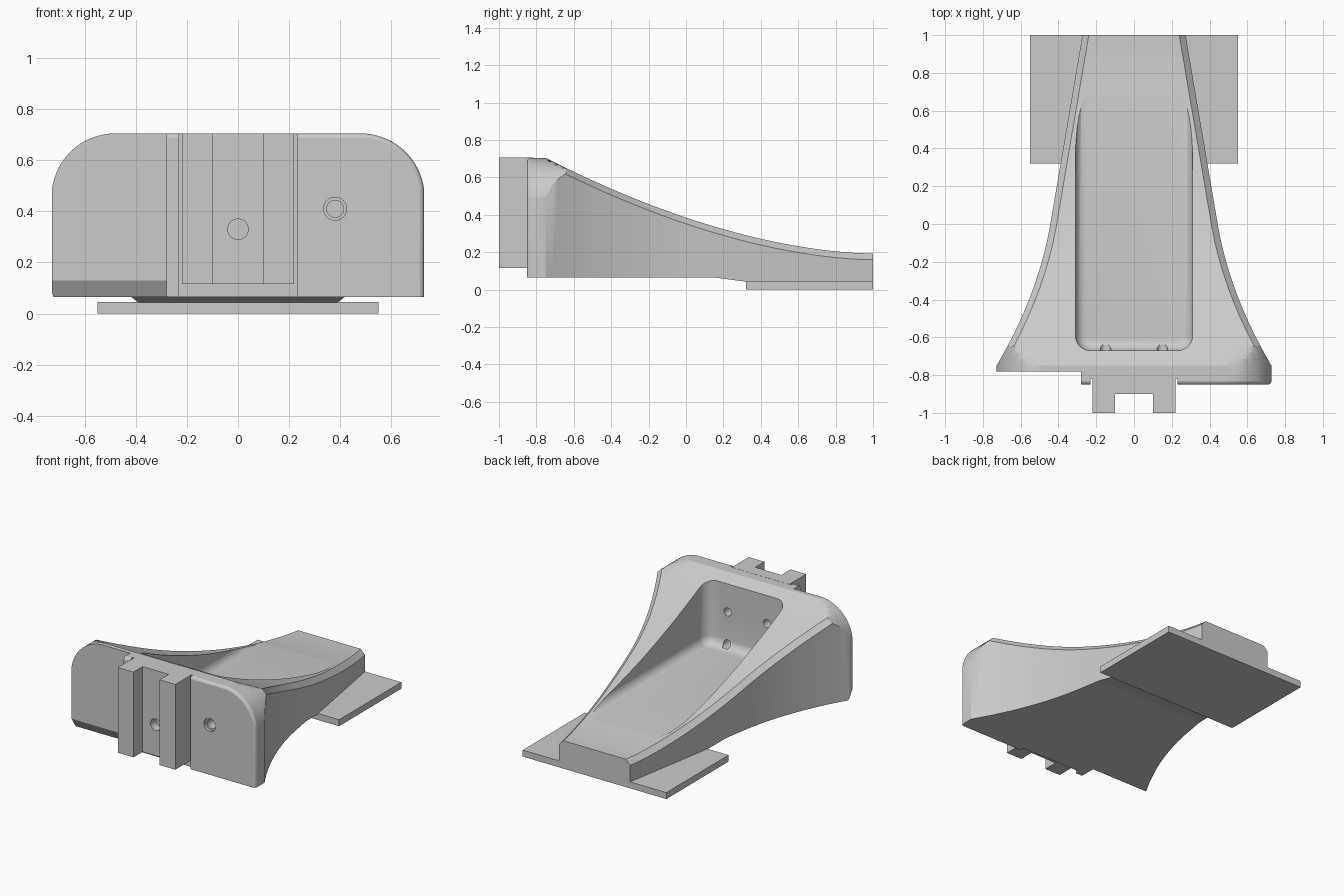
import bpy, bmesh, math
from mathutils import Matrix, Vector

if "Cube" in bpy.data.objects:
    bpy.data.objects.remove(bpy.data.objects["Cube"])

grey = bpy.data.materials.new("plain grey")
grey.use_nodes = True
COLOUR = (0.6, 0.6, 0.6, 1)
grey.diffuse_color = COLOUR
grey.node_tree.nodes["Principled BSDF"].inputs["Base Color"].default_value = COLOUR


def finish(name, bm):
    bmesh.ops.recalc_face_normals(bm, faces=bm.faces)
    mesh = bpy.data.meshes.new(name)
    bm.to_mesh(mesh)
    bm.free()
    mesh.materials.append(grey)
    obj = bpy.data.objects.new(name, mesh)
    bpy.context.collection.objects.link(obj)
    return obj


def prism(name, points, direction):
    """Extrude a flat outline along a direction."""
    bm = bmesh.new()
    face = bm.faces.new([bm.verts.new(p) for p in points])
    ext = bmesh.ops.extrude_face_region(bm, geom=[face])
    moved = [g for g in ext["geom"] if isinstance(g, bmesh.types.BMVert)]
    bmesh.ops.translate(bm, verts=moved, vec=Vector(direction))
    return finish(name, bm)


def box(name, x0, x1, y0, y1, z0, z1):
    return prism(name, [(x0, y0, z0), (x1, y0, z0), (x1, y1, z0), (x0, y1, z0)],
                 (0, 0, z1 - z0))


def hole(name, x, z, y0, y1, r):
    bm = bmesh.new()
    place = Matrix.Translation((x, (y0 + y1) / 2, z)) @ Matrix.Rotation(math.pi / 2, 4, "X")
    bmesh.ops.create_cone(bm, cap_ends=True, segments=32, radius1=r, radius2=r,
                          depth=y1 - y0, matrix=place)
    return finish(name, bm)


def activate(obj):
    bpy.ops.object.select_all(action="DESELECT")
    obj.select_set(True)
    bpy.context.view_layer.objects.active = obj


def cut(obj, cutter):
    cutter.hide_render = True
    mod = obj.modifiers.new("cut", "BOOLEAN")
    mod.operation, mod.solver, mod.object = "DIFFERENCE", "EXACT", cutter
    activate(obj)
    bpy.ops.object.modifier_apply(modifier=mod.name)
    bpy.data.objects.remove(cutter)


# Body: flared loft with a sagging top and rounded front shoulders
R, CX, CZ = 0.25, 0.48, 0.455
CHAMFER = R * (1 - math.sin(math.radians(60)))


def section(y, inset=0.0):
    t = max(y, -0.75)
    w = 0.443 - 0.17 * t + (0.28 * t * t if t < 0 else 0)
    w = min(w, CX + R) - inset
    h = 0.193 + 0.192 * (1 - t) ** 1.75 - inset
    base = 0.065 - 0.023 * min(max((y - 0.15) / 0.17, 0), 1)
    half = [(w, base)]
    for i in range(19):
        x = w - R * (1 - math.sin(math.radians(90 - 5 * i)))
        arc = CZ + math.sqrt(max((R - inset) ** 2 - max(x - CX, 0) ** 2, 0))
        half.append((x, min(h, arc, h - (x - w + CHAMFER))))
    return [(x, y, z) for x, z in half] + [(-x, y, z) for x, z in reversed(half)]


bm = bmesh.new()
stations = [(-0.85, 0.015), (-0.845, 0.006), (-0.835, 0.0), (-0.75, 0.0)]
stations += [(-0.75 + 1.75 * i / 50, 0.0) for i in range(1, 51)]
rings = [[bm.verts.new(p) for p in section(*s)] for s in stations]
for a, b in zip(rings, rings[1:]):
    for i in range(len(a)):
        j = (i + 1) % len(a)
        bm.faces.new((a[i], a[j], b[j], b[i]))
bm.faces.new(rings[0])
bm.faces.new(rings[-1])
body = finish("body", bm)

# Open pocket with rounded corners and a filleted floor
pocket = box("pocket_cutter", -0.31, 0.31, -0.67, 0.95, 0.22, 0.9)
activate(pocket)
bm = bmesh.new()
bm.from_mesh(pocket.data)
upright = [e for e in bm.edges if abs(e.verts[0].co.z - e.verts[1].co.z) > 0.1]
bmesh.ops.bevel(bm, geom=upright, offset=0.08, segments=8, profile=0.5, affect="EDGES")
floor = [e for e in bm.edges if all(v.co.z < 0.23 for v in e.verts)]
bmesh.ops.bevel(bm, geom=floor, offset=0.06, segments=6, profile=0.5, affect="EDGES")
bm.to_mesh(pocket.data)
bm.free()
cut(body, pocket)

# Stepped front: recessed right side with a bottom chamfer, and a centre slot
step = [(-0.9, 0.0), (-0.74, 0.0), (-0.74, 0.065), (-0.78, 0.13), (-0.78, 0.8), (-0.9, 0.8)]
cut(body, prism("step_cutter", [(-0.9, y, z) for y, z in step], (0.62, 0, 0)))
cut(body, box("slot_cutter", -0.23, 0.23, -0.9, -0.82, 0, 0.8))

# Screw holes in the pocket wall and the front panel
for x in (-0.15, 0.15):
    for z in (0.25, 0.47):
        cut(body, hole("screw_cutter", x, z, -0.77, -0.64, 0.028))
cut(body, hole("front_cutter", 0.38, 0.41, -0.9, -0.83, 0.045))
cut(body, hole("front_bore_cutter", 0.38, 0.41, -0.84, -0.76, 0.033))

# Foot plate
plate = box("foot_plate", -0.55, 0.55, 0.32, 1.0, 0, 0.045)

# Twin-rib mounting rail
rail_half = [(0.1, -0.9), (0.1, -1.0), (0.22, -1.0), (0.22, -0.815)]
outline = rail_half + [(-x, y) for x, y in reversed(rail_half)]
rail = prism("mounting_rail", [(x, y, 0.115) for x, y in outline], (0, 0, 0.59))
cut(rail, hole("rail_cutter", 0, 0.33, -0.95, -0.84, 0.04))

for obj in (body, plate, rail):
    activate(obj)
    bpy.ops.object.shade_smooth_by_angle(angle=math.radians(25))
